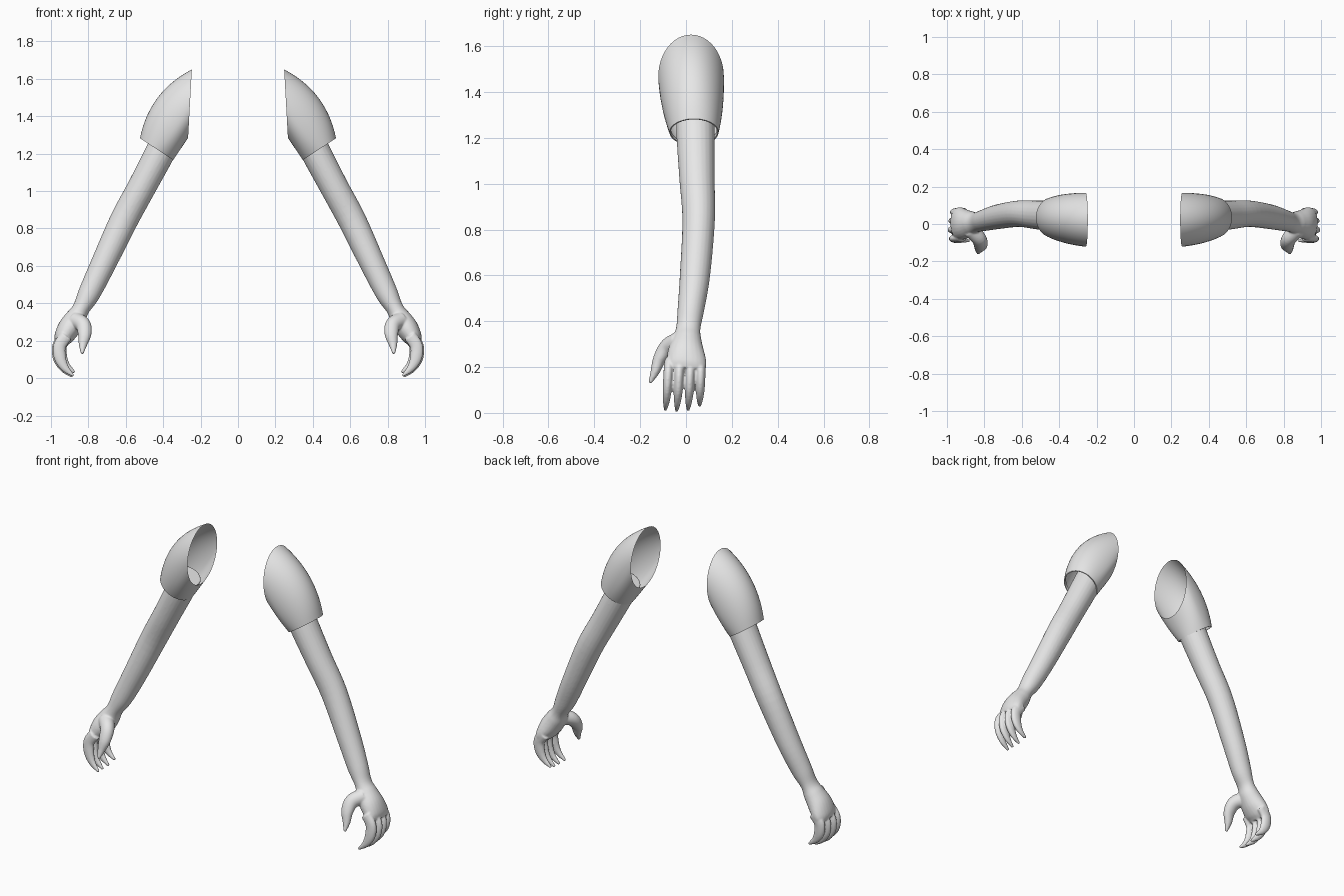
import bpy
import bmesh
import math
from mathutils import Vector

cube = bpy.data.objects.get("Cube")
if cube:
    bpy.data.objects.remove(cube, do_unlink=True)

grey = bpy.data.materials.new("light_grey")
grey.use_nodes = True
grey.diffuse_color = (0.8, 0.8, 0.8, 1)
grey.node_tree.nodes["Principled BSDF"].inputs["Base Color"].default_value = (0.8, 0.8, 0.8, 1)


def make_object(name, bm):
    """Turn a bmesh into a smooth grey object."""
    bmesh.ops.recalc_face_normals(bm, faces=bm.faces)
    mesh = bpy.data.meshes.new(name)
    for face in bm.faces:
        face.smooth = True
    bm.to_mesh(mesh)
    bm.free()
    mesh.materials.append(grey)
    obj = bpy.data.objects.new(name, mesh)
    bpy.context.collection.objects.link(obj)
    return obj


def bridge(bm, rings):
    """Join successive rings of vertices with quads."""
    for a, b in zip(rings, rings[1:]):
        n = len(a)
        for i in range(n):
            j = (i + 1) % n
            bm.faces.new((a[i], a[j], b[j], b[i]))


def smooth_path(stations, steps=5):
    """Catmull-Rom curve through stations of x, y, z, depth, width."""
    pts = [Vector(s) for s in stations]
    pts = [2 * pts[0] - pts[1]] + pts + [2 * pts[-1] - pts[-2]]
    out = []
    for p, q, r, s in zip(pts, pts[1:], pts[2:], pts[3:]):
        for k in range(steps):
            t = k / steps
            out.append(q + (r - p) * t / 2 + (2 * p - 5 * q + 4 * r - s) * t**2 / 2
                       + (3 * q - p - 3 * r + s) * t**3 / 2)
    return out + [pts[-2]]


def limb(bm, stations, sides=24):
    """Closed tube of oval sections, width measured along y."""
    path = smooth_path(stations)
    rings = []
    for i, p in enumerate(path):
        before, after = path[max(i - 1, 0)], path[min(i + 1, len(path) - 1)]
        tangent = (Vector(after[:3]) - Vector(before[:3])).normalized()
        across = Vector((0, 1, 0))
        across = (across - tangent * across.dot(tangent)).normalized()
        deep = tangent.cross(across)
        ring = []
        for k in range(sides):
            a = math.tau * k / sides
            ring.append(bm.verts.new(Vector(p[:3]) + deep * p[3] * math.cos(a)
                                     + across * p[4] * math.sin(a)))
        rings.append(ring)
    bridge(bm, rings)
    bm.faces.new(rings[0])
    bm.faces.new(rings[-1])


def mirror(obj):
    obj.modifiers.new("mirror", "MIRROR").use_mirror_merge = False


bm = bmesh.new()
# Arm running into the palm
limb(bm, [
    (0.37, 0.04, 1.30, 0.08, 0.083),
    (0.42, 0.042, 1.20, 0.08, 0.083),
    (0.515, 0.048, 1.02, 0.076, 0.077),
    (0.612, 0.055, 0.84, 0.075, 0.071),
    (0.725, 0.039, 0.60, 0.067, 0.066),
    (0.797, 0.021, 0.45, 0.059, 0.058),
    (0.84, 0.01, 0.37, 0.046, 0.053),
    (0.868, 0.005, 0.32, 0.056, 0.063),
    (0.905, 0.0, 0.265, 0.06, 0.08),
    (0.935, 0.002, 0.215, 0.05, 0.087),
    (0.95, 0.0, 0.185, 0.034, 0.08),
])
# Thumb
limb(bm, [
    (0.87, -0.03, 0.31, 0.045, 0.045),
    (0.828, -0.08, 0.285, 0.041, 0.038),
    (0.82, -0.115, 0.235, 0.036, 0.029),
    (0.829, -0.135, 0.18, 0.023, 0.02),
    (0.833, -0.158, 0.13, 0.007, 0.007),
])
# Four curled, tapering fingers: root y, tip y, lift, inward shift
for root, tip, lift, shift in ((-0.073, -0.09, 0.004, 0.006), (-0.026, -0.041, 0, 0),
                               (0.021, 0.009, 0.004, 0.004), (0.066, 0.059, 0.022, 0.012)):
    profile = ((0.925, 0.225, 0.034, 0.022), (0.96, 0.17, 0.034, 0.021),
               (0.957, 0.105, 0.032, 0.02), (0.93, 0.05, 0.021, 0.015),
               (0.885, 0.008, 0.007, 0.007))
    limb(bm, [(x - shift, root + (tip - root) * i / 4, z + lift * i / 4, d, w)
              for i, (x, z, d, w) in enumerate(profile)])

# Fuse the hand into one soft surface
arms = make_object("arms", bm)
remesh = arms.modifiers.new("fuse", "REMESH")
remesh.mode = "VOXEL"
remesh.voxel_size = 0.005
remesh.use_smooth_shade = True
soften = arms.modifiers.new("soften", "SMOOTH")
soften.factor = 0.5
soften.iterations = 5
mirror(arms)

# Sleeve lofted from the round cuff to the tall oval armhole
bm = bmesh.new()
cuff, cuff_up, cuff_y = Vector((0.4355, 0.035, 1.2245)), Vector((0.0885, 0, 0.0585)), 0.107
hole, hole_up, hole_y = Vector((0.257, 0.022, 1.467)), Vector((-0.01, 0, 0.183)), 0.143
outward = Vector((0.8, 0, 0.6))
sides, steps = 48, 14


def sleeve_ring(t, scale=1.0):
    centre, up = cuff.lerp(hole, t), cuff_up.lerp(hole_up, t) * scale
    width = (cuff_y + (hole_y - cuff_y) * t) * scale
    bulge = 4 * t * (1 - t)
    ring = []
    for k in range(sides):
        a = math.tau * k / sides
        c, s = math.cos(a), math.sin(a)
        p = centre + up * c + Vector((0, (width + 0.008 * bulge) * s, 0))
        p += outward * 0.055 * bulge * max(0, c + 0.15) / 1.15
        ring.append(bm.verts.new(p))
    return ring


# Turned-in hem first, then the sleeve itself
rings = [sleeve_ring(0.05, 0.9), sleeve_ring(0, 0.95)]
rings += [sleeve_ring(i / steps) for i in range(steps + 1)]
bridge(bm, rings)
sleeves = make_object("sleeves", bm)
bpy.context.view_layer.objects.active = sleeves
sleeves.select_set(True)
bpy.ops.object.shade_smooth_by_angle(angle=math.radians(40))
mirror(sleeves)
